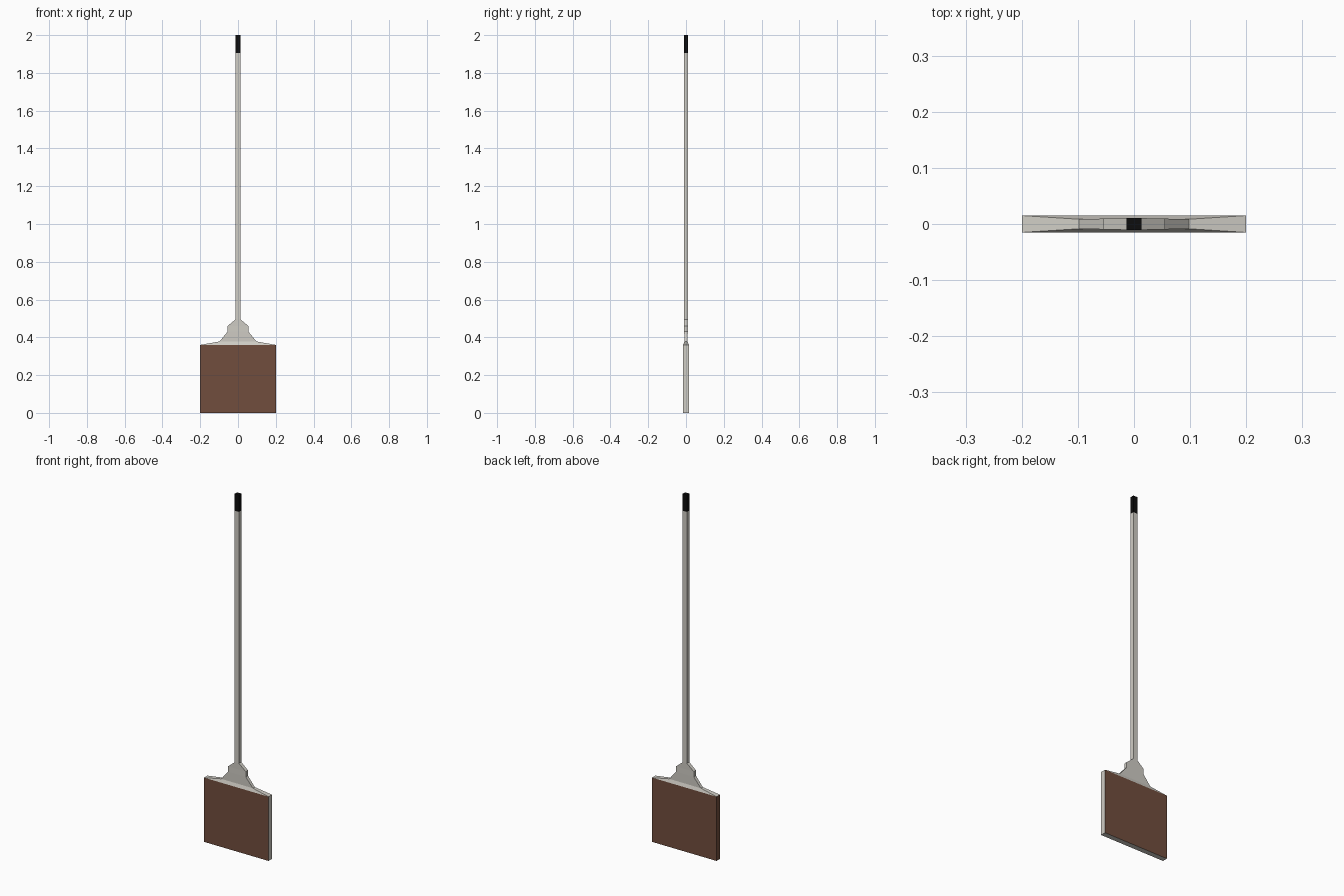
import bpy, bmesh

if "Cube" in bpy.data.objects:
    bpy.data.objects.remove(bpy.data.objects["Cube"])


def material(name, color):
    m = bpy.data.materials.new(name)
    m.diffuse_color = color
    m.use_nodes = True
    m.node_tree.nodes["Principled BSDF"].inputs["Base Color"].default_value = m.diffuse_color
    return m


def loft(name, sections, bottom=True, top=True):
    """Skin rectangular sections (half width, half depth, z)."""
    bm = bmesh.new()
    rings = [[bm.verts.new((sx * w, sy * d, z))
              for sx, sy in ((-1, -1), (1, -1), (1, 1), (-1, 1))]
             for w, d, z in sections]
    for a, b in zip(rings, rings[1:]):
        for i in range(4):
            j = (i + 1) % 4
            bm.faces.new((a[i], a[j], b[j], b[i]))
    if bottom:
        bm.faces.new(rings[0][::-1])
    if top:
        bm.faces.new(rings[-1])
    bm.normal_update()
    mesh = bpy.data.meshes.new(name)
    bm.to_mesh(mesh)
    bm.free()
    obj = bpy.data.objects.new(name, mesh)
    bpy.context.collection.objects.link(obj)
    return obj


grey = material("pale_grey", (0.63, 0.61, 0.56, 1))
brown = material("brown", (0.165, 0.075, 0.047, 1))
black = material("black", (0.004, 0.004, 0.004, 1))

# Blade: brown broad faces and left edge, pale remaining edges
blade = loft("blade", [(0.2, 0.015, 0), (0.2, 0.015, 0.36)], top=False)
blade.data.materials.append(grey)
blade.data.materials.append(brown)
for p in blade.data.polygons:
    if abs(p.normal.y) > 0.9 or p.normal.x < -0.9:
        p.material_index = 1

# Stepped shoulder flowing into the long square shaft
shaft = loft("shoulder_and_shaft", [
    (0.2, 0.015, 0.36), (0.098, 0.0085, 0.378), (0.055, 0.0095, 0.43),
    (0.055, 0.0095, 0.46), (0.013, 0.0105, 0.495), (0.013, 0.0105, 1.905)],
    bottom=False, top=False)
shaft.data.materials.append(grey)

# Black end grip
grip = loft("end_grip", [(0.013, 0.0105, 1.905), (0.013, 0.0105, 2.0)], bottom=False)
grip.data.materials.append(black)
